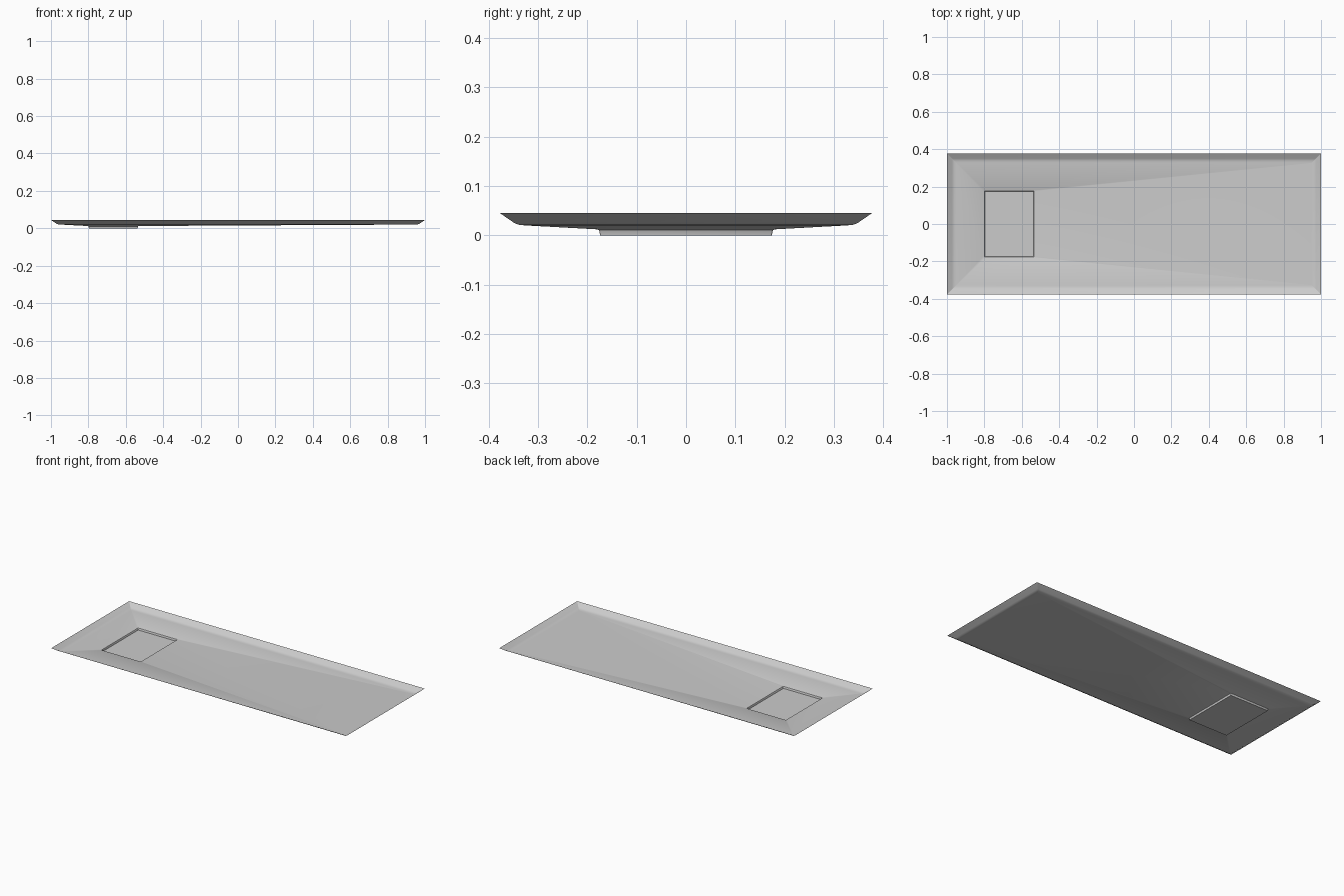
import bpy, bmesh, math

if "Cube" in bpy.data.objects:
    bpy.data.objects.remove(bpy.data.objects["Cube"], do_unlink=True)

grey = bpy.data.materials.new("light_grey")
grey.use_nodes = True
colour = (0.6, 0.6, 0.6, 1)
grey.diffuse_color = colour
grey.node_tree.nodes["Principled BSDF"].inputs["Base Color"].default_value = colour


def ring(bm, cx, hx, hy, z, radius, steps=3):
    """Rounded rectangle of vertices, counter-clockwise."""
    verts = []
    for i, (sx, sy) in enumerate(((1, 1), (-1, 1), (-1, -1), (1, -1))):
        for k in range(steps + 1):
            a = math.pi / 2 * (i + k / steps)
            verts.append(bm.verts.new((cx + sx * (hx - radius) + radius * math.cos(a),
                                       sy * (hy - radius) + radius * math.sin(a), z)))
    return verts


bm = bmesh.new()

# Sloping rim with a softly curved foot: (inset from the outer edge, height)
rim = [(0, 0.045), (0.027, 0.0265), (0.033, 0.0232), (0.04, 0.0212), (0.05, 0.0202)]
rings = [ring(bm, 0, 1 - d, 0.377 - d, z, 0.002) for d, z in rim]

# Drain recess that the floor falls towards: (inset, height)
recess = [(0, 0.0122), (0.003, 0.0108), (0.0045, 0.008), (0.006, 0.0)]
rings += [ring(bm, -0.667, 0.136 - d, 0.18 - d, z, 0.009 - d) for d, z in recess]

# Join the rings into one thin sheet, closed by the recess floor
for outer, inner in zip(rings, rings[1:]):
    n = len(outer)
    for i in range(n):
        j = (i + 1) % n
        bm.faces.new((outer[i], outer[j], inner[j], inner[i]))
bm.faces.new(rings[-1])

mesh = bpy.data.meshes.new("shallow_tray")
bm.to_mesh(mesh)
bm.free()
mesh.materials.append(grey)
tray = bpy.data.objects.new("shallow_tray", mesh)
bpy.context.collection.objects.link(tray)

bpy.context.view_layer.objects.active = tray
tray.select_set(True)
bpy.ops.object.shade_smooth_by_angle(angle=math.radians(25))
